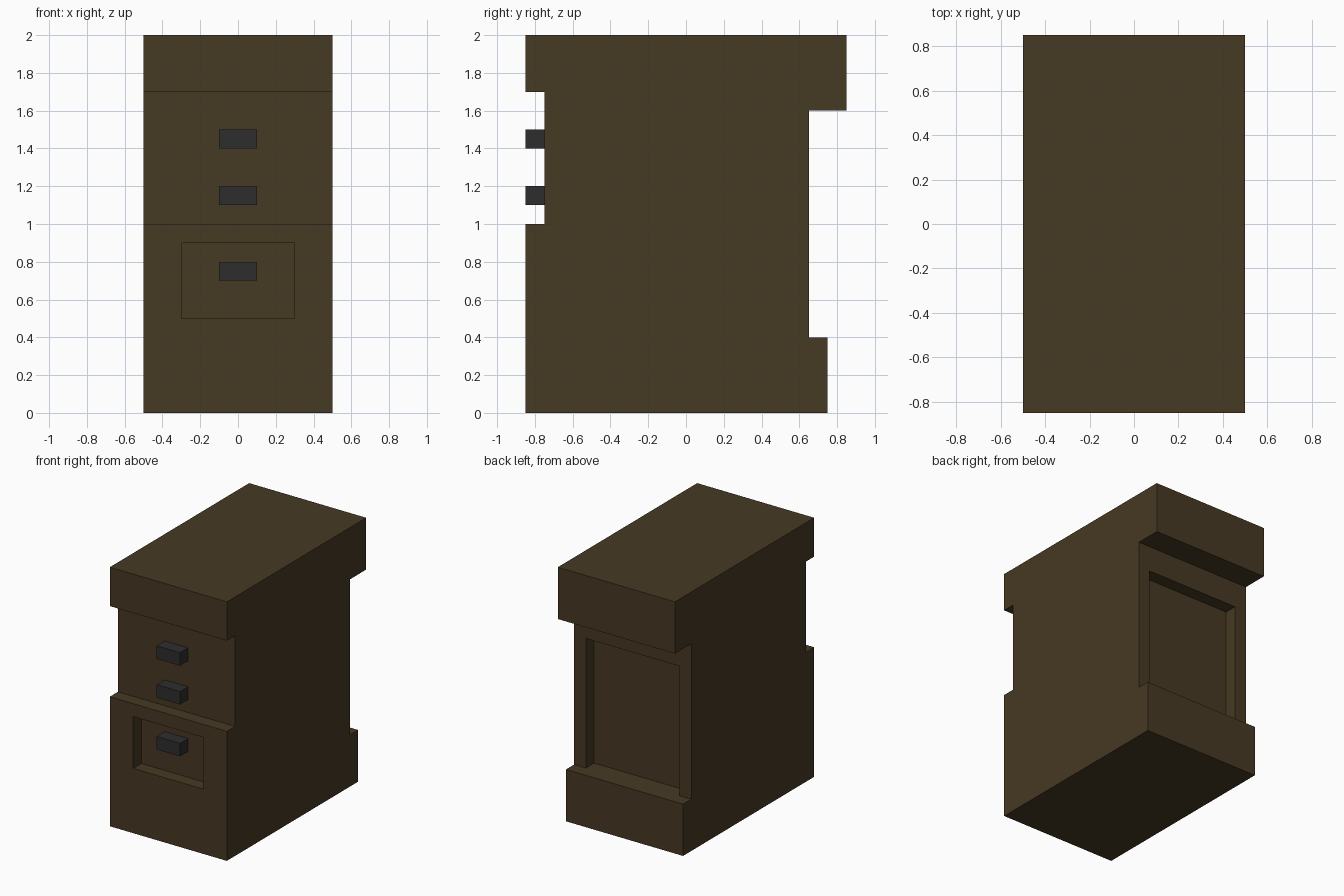
import bpy
import bmesh

cube = bpy.data.objects.get("Cube")
if cube:
    bpy.data.objects.remove(cube, do_unlink=True)


def material(name, color):
    mat = bpy.data.materials.new(name)
    mat.use_nodes = True
    mat.diffuse_color = (*color, 1)
    bsdf = next(n for n in mat.node_tree.nodes if n.type == "BSDF_PRINCIPLED")
    bsdf.inputs["Base Color"].default_value = (*color, 1)
    return mat


wood = material("dark wood", (0.062, 0.041, 0.017))
metal = material("charcoal metal", (0.027, 0.027, 0.028))


def extrude_profile(name, profile, half_width, mat):
    """Extrude a (y, z) side profile symmetrically along x."""
    bm = bmesh.new()
    side = bm.faces.new([bm.verts.new((-half_width, y, z)) for y, z in profile])
    grown = bmesh.ops.extrude_face_region(bm, geom=[side])["geom"]
    moved = [v for v in grown if isinstance(v, bmesh.types.BMVert)]
    bmesh.ops.translate(bm, verts=moved, vec=(2 * half_width, 0, 0))
    bmesh.ops.recalc_face_normals(bm, faces=bm.faces)
    mesh = bpy.data.meshes.new(name)
    bm.to_mesh(mesh)
    bm.free()
    mesh.materials.append(mat)
    obj = bpy.data.objects.new(name, mesh)
    bpy.context.scene.collection.objects.link(obj)
    return obj


def block(name, half_width, y0, y1, z0, z1, mat):
    return extrude_profile(name, [(y0, z0), (y1, z0), (y1, z1), (y0, z1)], half_width, mat)


def carve(target, cutter):
    """Cut a recess, apply it and drop the cutter."""
    cutter.hide_render = True
    mod = target.modifiers.new("recess", "BOOLEAN")
    mod.operation = "DIFFERENCE"
    mod.solver = "EXACT"
    mod.object = cutter
    bpy.context.view_layer.objects.active = target
    bpy.ops.object.modifier_apply(modifier=mod.name)
    bpy.data.objects.remove(cutter, do_unlink=True)


# Cabinet body with overhanging top, stepped front and rear plinth
FRONT, DRAWER, BACK = -0.85, -0.75, 0.65
body = extrude_profile("cabinet_body", [
    (FRONT, 0), (0.75, 0), (0.75, 0.4), (BACK, 0.4), (BACK, 1.6), (0.85, 1.6),
    (0.85, 2), (FRONT, 2), (FRONT, 1.7), (DRAWER, 1.7), (DRAWER, 1), (FRONT, 1),
], 0.5, wood)

# Recessed lower front panel and rear panel
carve(body, block("front_recess_cutter", 0.3, FRONT - 0.1, DRAWER, 0.5, 0.9, wood))
carve(body, block("rear_recess_cutter", 0.4, BACK - 0.1, BACK + 0.05, 0.4, 1.4, wood))

# Drawer handles
for name, z in (("upper", 1.4), ("middle", 1.1), ("lower", 0.7)):
    block(name + "_handle", 0.1, FRONT, DRAWER, z, z + 0.1, metal)
